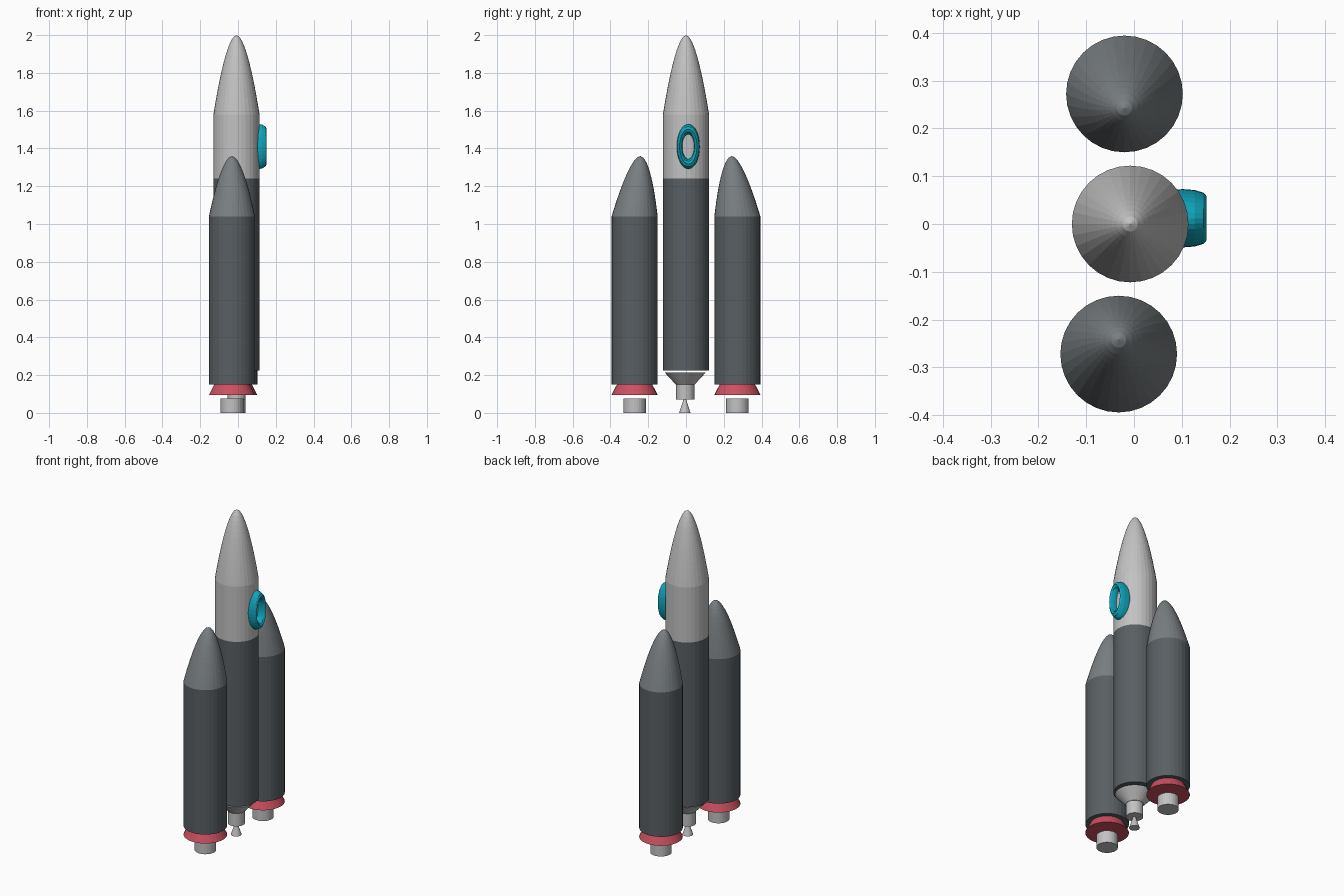
import bpy
import bmesh
from math import sin, cos, pi

cube = bpy.data.objects.get("Cube")
if cube:
    bpy.data.objects.remove(cube, do_unlink=True)


def material(name, r, g, b):
    m = bpy.data.materials.new(name)
    m.use_nodes = True
    m.diffuse_color = (r, g, b, 1)
    m.node_tree.nodes["Principled BSDF"].inputs["Base Color"].default_value = (r, g, b, 1)
    return m


LIGHT = material("light grey", 0.54, 0.54, 0.54)
DARK = material("dark grey", 0.10, 0.115, 0.125)
MID = material("mid grey", 0.19, 0.21, 0.22)
RED = material("red", 0.6, 0.08, 0.12)
TEAL = material("teal", 0.005, 0.38, 0.5)
SIDES = 32


def finish(name, bm, mat, location):
    bmesh.ops.remove_doubles(bm, verts=bm.verts, dist=1e-5)
    bmesh.ops.recalc_face_normals(bm, faces=bm.faces)
    mesh = bpy.data.meshes.new(name)
    bm.to_mesh(mesh)
    bm.free()
    mesh.materials.append(mat)
    obj = bpy.data.objects.new(name, mesh)
    obj.location = location
    bpy.context.collection.objects.link(obj)
    return obj


def lathe(name, profile, mat, x, y, lean=0.0):
    """Closed solid of revolution from (radius, z) points; lean shifts the top in y."""
    bm = bmesh.new()
    z0, z1 = profile[0][1], profile[-1][1]
    rings = []
    for r, z in profile:
        shift = lean * (z - z0) / (z1 - z0)
        rings.append([bm.verts.new((r * cos(2 * pi * i / SIDES),
                                    r * sin(2 * pi * i / SIDES) + shift, z))
                      for i in range(SIDES)])
    for a, b in zip(rings, rings[1:]):
        for i in range(SIDES):
            j = (i + 1) % SIDES
            bm.faces.new((a[i], a[j], b[j], b[i]))
    bm.faces.new(rings[0])
    if profile[-1][0] > 0:
        bm.faces.new(rings[-1])
    return finish(name, bm, mat, (x, y, 0))


def ogive(radius, z0, z1, steps=12):
    """Rounded nose profile, with closer rings towards the tip."""
    points = []
    for i in range(steps + 1):
        t = 1 - (1 - i / steps) ** 1.5
        points.append((radius * (1 - t) ** 0.55, z0 + (z1 - z0) * t))
    return points


# Central stage
R = 0.122
CX = -0.008
lathe("core_body", [(R, 0.225), (R, 1.24)], DARK, CX, 0)
lathe("core_upper_body", [(R, 1.24), (R, 1.58)], LIGHT, CX, 0)
lathe("core_nose", ogive(R, 1.58, 2.0), LIGHT, CX, 0)

# Central engine
lathe("engine_cone", [(0.05, 0.15), (0.11, 0.215)], LIGHT, CX, -0.004)
lathe("engine_chamber", [(0.048, 0.07), (0.048, 0.15)], LIGHT, CX, -0.004)
lathe("engine_nozzle", [(0.03, 0), (0.007, 0.07)], LIGHT, CX, -0.006)

# Side boosters, noses leaning towards the core
for side, x, y in (("front", -0.032, -0.272), ("back", -0.02, 0.272)):
    lean = 0.03 if y < 0 else -0.03
    lathe(side + "_booster_body", [(R, 0.15), (R, 1.04)], DARK, x, y)
    lathe(side + "_booster_nose", ogive(R, 1.04, 1.36), MID, x, y, lean)
    lathe(side + "_booster_skirt", [(R, 0.095), (0.094, 0.15)], RED, x, y)
    lathe(side + "_booster_nozzle", [(0.06, 0), (0.06, 0.075)], LIGHT, x, y)

# Oval porthole rim on the left side
bm = bmesh.new()
MINOR = 12
grid = []
for i in range(SIDES):
    a = 2 * pi * i / SIDES
    ring = []
    for k in range(MINOR):
        b = 2 * pi * k / MINOR
        ring.append(bm.verts.new((0.05 * sin(b),
                                  (0.046 + 0.015 * cos(b)) * cos(a),
                                  (0.092 + 0.028 * cos(b)) * sin(a))))
    grid.append(ring)
for i in range(SIDES):
    p, q = grid[i], grid[(i + 1) % SIDES]
    for k in range(MINOR):
        m = (k + 1) % MINOR
        bm.faces.new((p[k], q[k], q[m], p[m]))
finish("porthole_rim", bm, TEAL, (0.102, 0.012, 1.41))
